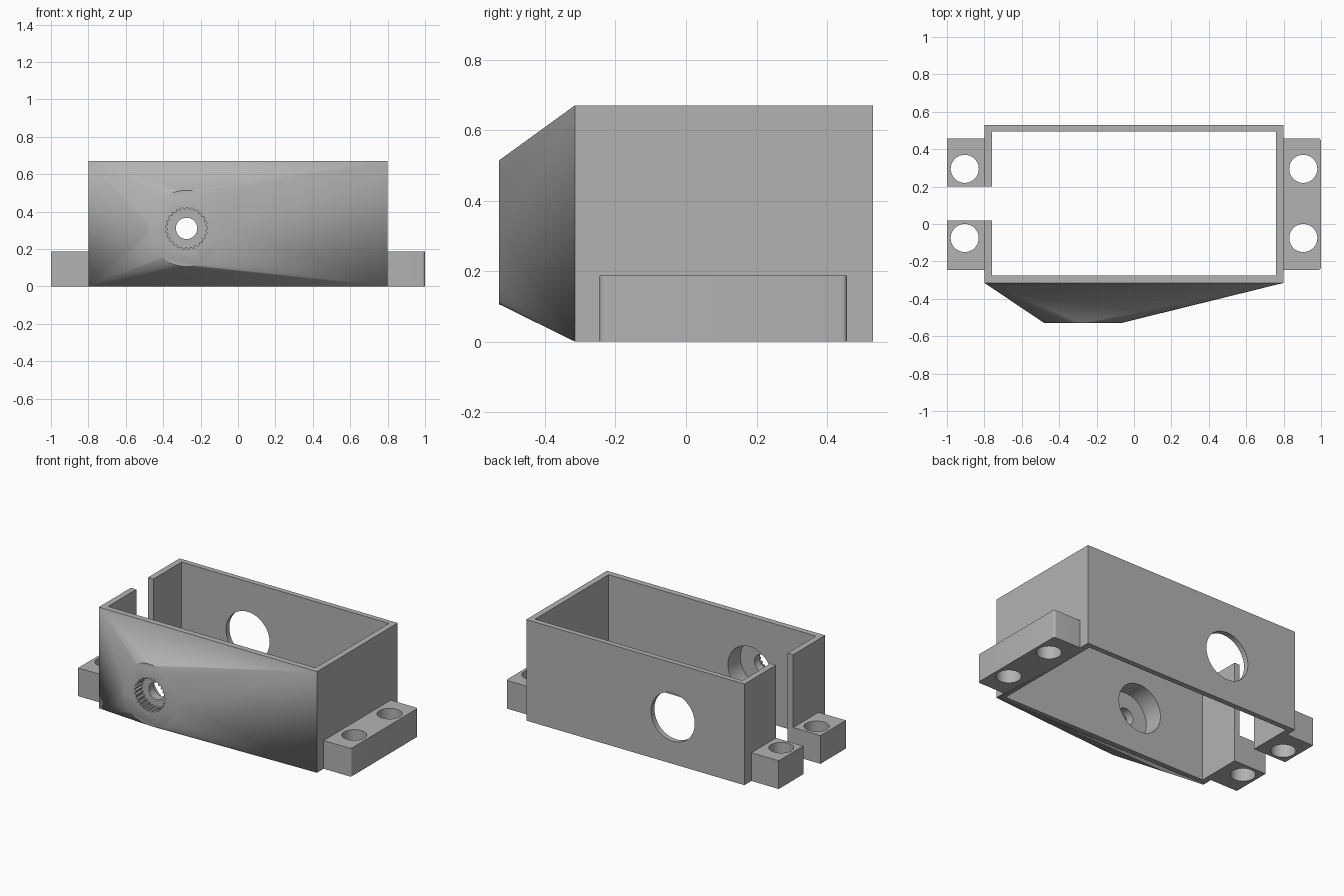
import bpy, bmesh, math
from mathutils import Vector

if "Cube" in bpy.data.objects:
    bpy.data.objects.remove(bpy.data.objects["Cube"], do_unlink=True)

HEIGHT, TAB_HEIGHT = 0.67, 0.187
X_OUT, X_IN = 0.8, 0.76
FRONT, FRONT_IN, BACK_IN, BACK = -0.315, -0.275, 0.495, 0.53
NOSE = -0.53
SLOT = (0.02, 0.2)
AXIS = (-0.275, 0.31)  # x and z of the shaft line

grey = bpy.data.materials.new("plain grey")
grey.use_nodes = True
color = (0.45, 0.45, 0.45, 1)
grey.diffuse_color = color
grey.node_tree.nodes["Principled BSDF"].inputs["Base Color"].default_value = color


def finish(bm, name):
    bmesh.ops.recalc_face_normals(bm, faces=bm.faces)
    mesh = bpy.data.meshes.new(name)
    bm.to_mesh(mesh)
    bm.free()
    mesh.materials.append(grey)
    obj = bpy.data.objects.new(name, mesh)
    bpy.context.collection.objects.link(obj)
    return obj


def prism(name, outline, offset):
    """Extrude a closed outline along an offset."""
    bm = bmesh.new()
    face = bm.faces.new([bm.verts.new(p) for p in outline])
    top = bmesh.ops.extrude_face_region(bm, geom=[face])["geom"]
    verts = [v for v in top if isinstance(v, bmesh.types.BMVert)]
    bmesh.ops.translate(bm, verts=verts, vec=offset)
    return finish(bm, name)


def upright(name, plan, z0, z1):
    return prism(name, [(x, y, z0) for x, y in plan], (0, 0, z1 - z0))


def ring(cx, cy, radius, count=64):
    steps = [2 * math.pi * i / count for i in range(count)]
    return [(cx + radius * math.cos(a), cy + radius * math.sin(a)) for a in steps]


def bore(name, outline, y0, y1):
    return prism(name, [(x, y0, z) for x, z in outline], (0, y1 - y0, 0))


def combine(target, other, operation):
    mod = target.modifiers.new(operation.lower(), "BOOLEAN")
    mod.operation, mod.solver, mod.object = operation, "EXACT", other
    bpy.context.view_layer.objects.active = target
    bpy.ops.object.modifier_apply(modifier=mod.name)
    bpy.data.objects.remove(other, do_unlink=True)


# Open box wall with a full height slot in its right side
housing = upright("housing", [
    (-X_OUT, SLOT[0]), (-X_OUT, FRONT), (X_OUT, FRONT), (X_OUT, BACK),
    (-X_OUT, BACK), (-X_OUT, SLOT[1]), (-X_IN, SLOT[1]), (-X_IN, BACK_IN),
    (X_IN, BACK_IN), (X_IN, FRONT_IN), (-X_IN, FRONT_IN), (-X_IN, SLOT[0])],
    0, HEIGHT)

# Tapered front, hulled from the box face to the round nose
bm = bmesh.new()
for x in (-X_OUT, X_OUT):
    for z in (0, HEIGHT):
        bm.verts.new((x, FRONT, z))
for x, z in ring(*AXIS, 0.204, 96):
    bm.verts.new((x, NOSE, z))
bmesh.ops.convex_hull(bm, input=bm.verts)
bmesh.ops.dissolve_limit(bm, angle_limit=0.001, verts=bm.verts, edges=bm.edges)
combine(housing, finish(bm, "tapered_front"), "UNION")

# Shaft bore, wide through the back and inner front wall, then the toothed socket
combine(housing, bore("back_bore", ring(*AXIS, 0.16), -0.405, 0.6), "DIFFERENCE")
combine(housing, bore("screw_bore", ring(*AXIS, 0.057, 48), -0.6, -0.38), "DIFFERENCE")
teeth = []
for i in range(100):
    radius = 0.112 if i % 4 < 2 else 0.102
    a = 2 * math.pi * i / 100
    teeth.append((AXIS[0] + radius * math.cos(a), AXIS[1] + radius * math.sin(a)))
combine(housing, bore("spline_socket", teeth, -0.6, -0.46), "DIFFERENCE")

# Mounting tabs with vertical screw holes
r = 0.015
low, high = -0.245, 0.457
rounded = [(X_OUT, low)]
for cy, start in ((low + r, -90), (high - r, 0)):
    for i in range(7):
        a = math.radians(start + 15 * i)
        rounded.append((1 - r + r * math.cos(a), cy + r * math.sin(a)))
rounded.append((X_OUT, high))


def box_plan(y0, y1):
    return [(-1, y0), (-X_OUT, y0), (-X_OUT, y1), (-1, y1)]


tabs = (("left_tab", rounded, 1, (-0.075, 0.295)),
        ("right_front_tab", box_plan(low, SLOT[0]), -1, (-0.075,)),
        ("right_back_tab", box_plan(SLOT[1], high), -1, (0.295,)))
for name, plan, side, holes in tabs:
    tab = upright(name, plan, 0, TAB_HEIGHT)
    for y in holes:
        combine(tab, upright("screw_hole", ring(side * 0.905, y, 0.075), -0.1, 0.3), "DIFFERENCE")
    combine(housing, tab, "UNION")

# Soft shading on curved faces
bpy.ops.object.select_all(action="DESELECT")
housing.select_set(True)
bpy.context.view_layer.objects.active = housing
bpy.ops.object.shade_smooth_by_angle(angle=math.radians(30))
